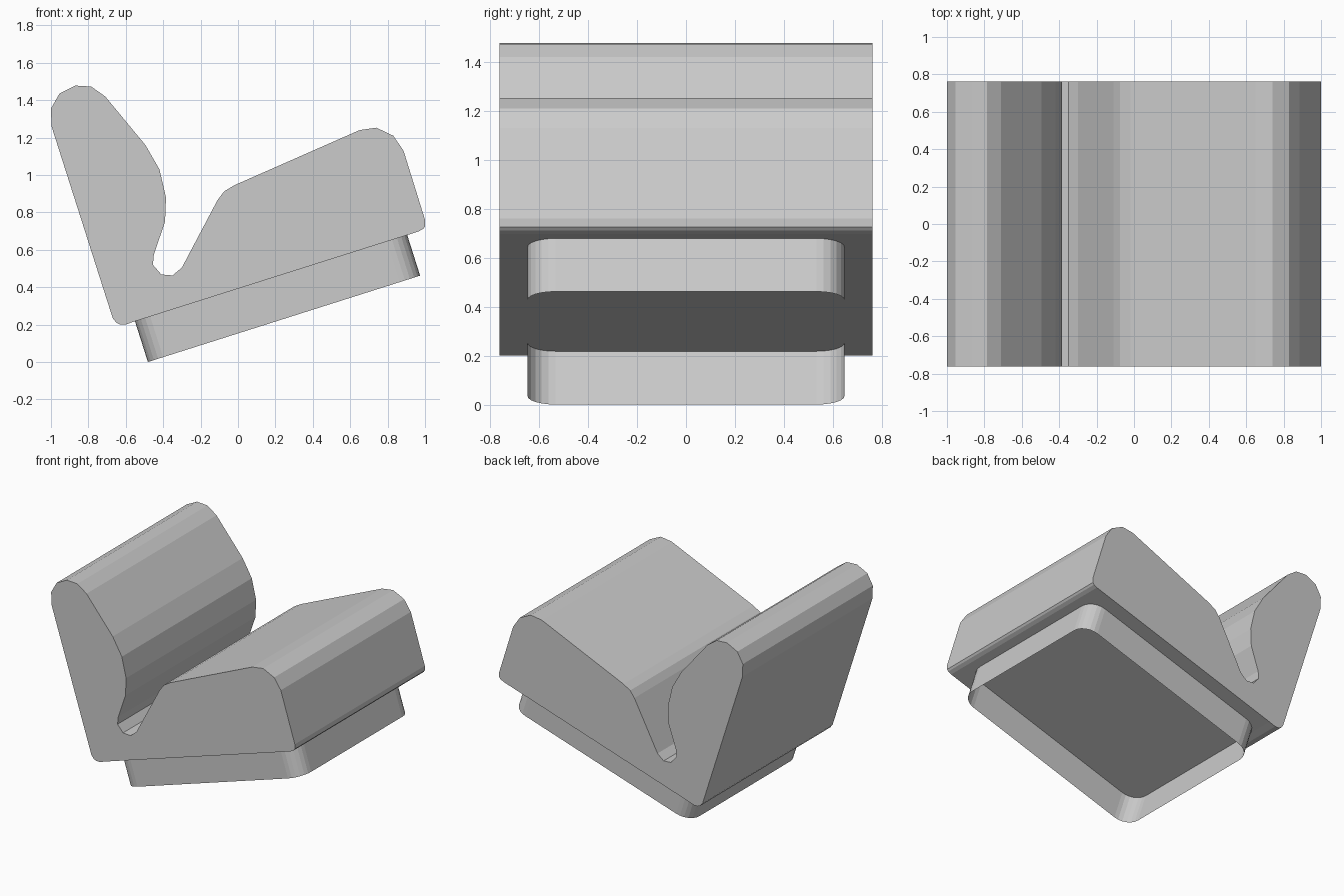
import bpy, bmesh, math
from mathutils import Matrix, Vector

if "Cube" in bpy.data.objects:
    bpy.data.objects.remove(bpy.data.objects["Cube"])

grey = bpy.data.materials.new("light grey")
grey.diffuse_color = (0.6, 0.6, 0.6, 1)
grey.use_nodes = True
grey.node_tree.nodes["Principled BSDF"].inputs["Base Color"].default_value = grey.diffuse_color


def prism(name, outline, depth, matrix, capped=True):
    """Extrude a closed 2D outline along local z and place it."""
    bm = bmesh.new()
    face = bm.faces.new([bm.verts.new((u, v, 0)) for u, v in outline])
    ext = bmesh.ops.extrude_face_region(bm, geom=[face])
    top = [g for g in ext["geom"] if isinstance(g, bmesh.types.BMVert)]
    bmesh.ops.translate(bm, verts=top, vec=(0, 0, depth))
    bmesh.ops.recalc_face_normals(bm, faces=bm.faces)
    if not capped:
        caps = [f for f in bm.faces if len(f.verts) > 4]
        bmesh.ops.delete(bm, geom=caps, context="FACES_ONLY")
    bm.transform(matrix)
    mesh = bpy.data.meshes.new(name)
    bm.to_mesh(mesh)
    bm.free()
    mesh.materials.append(grey)
    obj = bpy.data.objects.new(name, mesh)
    bpy.context.collection.objects.link(obj)
    return obj


# Cradle: side profile with back rest, slot and front rest
profile = [
    (-0.67, 0.235), (-0.65, 0.21), (-0.63, 0.201), (-0.60, 0.201), (-0.55, 0.218),
    (0.965, 0.698), (0.99, 0.712), (1.0, 0.725), (1.0, 0.76),
    (0.885, 1.13), (0.83, 1.21), (0.74, 1.253), (0.65, 1.24),
    (-0.02, 0.945), (-0.075, 0.912), (-0.11, 0.865),
    (-0.30, 0.505), (-0.35, 0.463), (-0.41, 0.468), (-0.455, 0.52), (-0.45, 0.575),
    (-0.39, 0.75), (-0.385, 0.88), (-0.42, 1.03), (-0.495, 1.16),
    (-0.71, 1.42), (-0.785, 1.473), (-0.87, 1.478), (-0.955, 1.435),
    (-1.0, 1.355), (-0.997, 1.26),
]
upright = Matrix.Translation((0, 0.762, 0)) @ Matrix.Rotation(math.pi / 2, 4, "X")
prism("cradle", profile, 1.524, upright)

# Foot: thin open skirt with rounded corners, square to the cradle's underside
length, width, radius, height = 1.527, 1.296, 0.115, 0.229
outline = []
for i, (sx, sy) in enumerate([(1, 1), (-1, 1), (-1, -1), (1, -1)]):
    for k in range(7):
        a = math.pi / 2 * (i + k / 6)
        outline.append((sx * (length / 2 - radius) + radius * math.cos(a),
                        sy * (width / 2 - radius) + radius * math.sin(a)))
tilt = math.atan2(0.46, 1.45)
place = Matrix.Translation(Vector((0.246, 0, 0.231))) @ Matrix.Rotation(-tilt, 4, "Y")
prism("foot_skirt", outline, height, place, capped=False)
